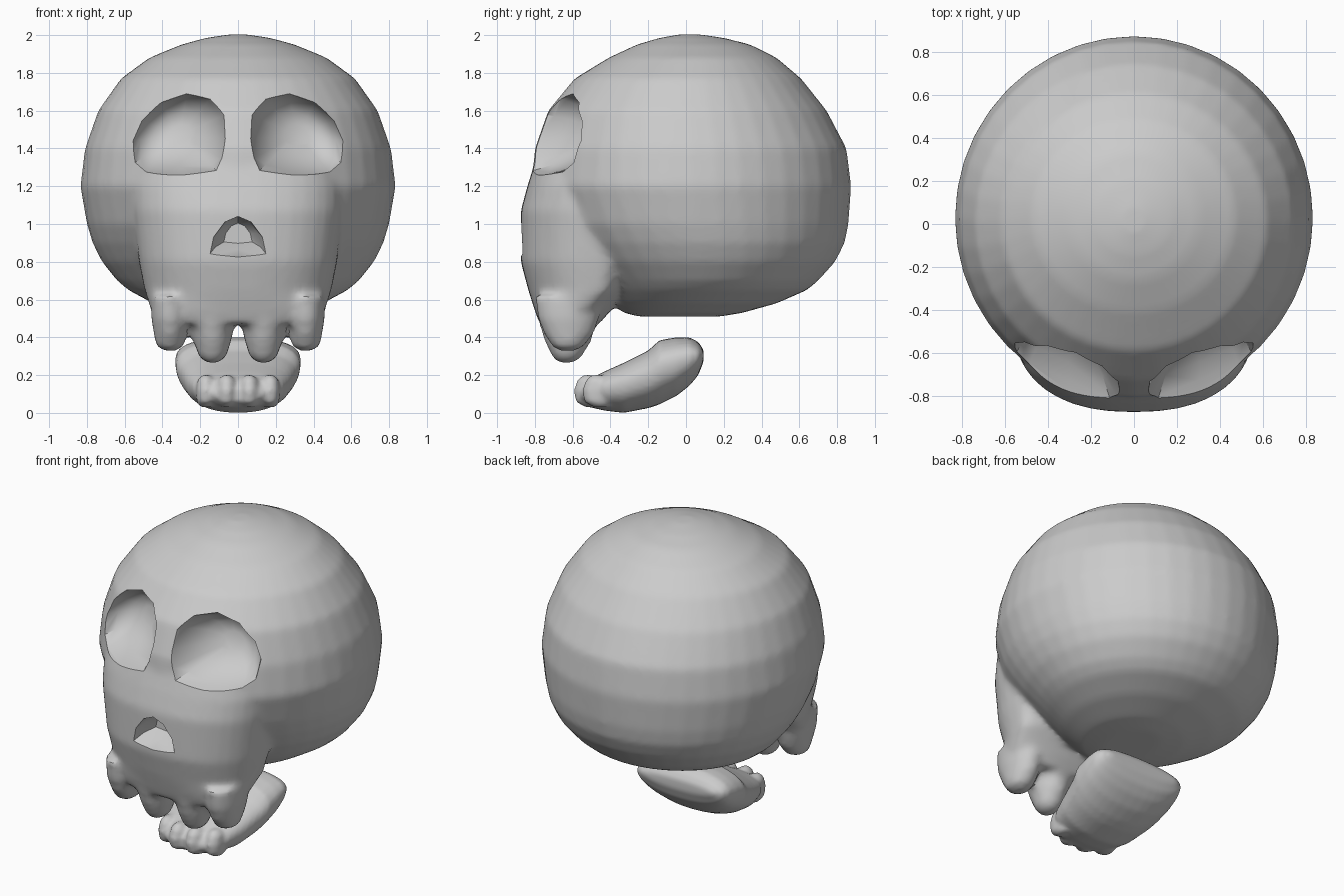
import bpy, bmesh
from math import sin, cos, pi

if "Cube" in bpy.data.objects:
    bpy.data.objects.remove(bpy.data.objects["Cube"])


def power(v, e):
    return abs(v) ** e * (1 if v >= 0 else -1)


def loft(bm, rings):
    rows = [[bm.verts.new(p) for p in r] for r in rings]
    n = len(rows[0])
    faces = []
    for a, b in zip(rows, rows[1:]):
        for i in range(n):
            j = (i + 1) % n
            faces.append(bm.faces.new((a[i], a[j], b[j], b[i])))
    faces.append(bm.faces.new(rows[0]))
    faces.append(bm.faces.new(rows[-1]))
    bmesh.ops.recalc_face_normals(bm, faces=faces)


def slice_z(z, rx, y0, y1, cx=0, e=1.0, mid=None, n=40):
    """Horizontal oval from y0 (front) to y1 (back)."""
    m = (y0 + y1) / 2 if mid is None else mid
    pts = []
    for i in range(n):
        a = 2 * pi * i / n
        s = power(sin(a), e)
        pts.append((cx + rx * power(cos(a), e), m + s * ((y1 - m) if s > 0 else (m - y0)), z))
    return pts


def slice_y(y, z0, z1, w, n=32):
    """Upright oval, wider towards the top."""
    pts = []
    for i in range(n):
        a = 2 * pi * i / n
        s = sin(a)
        pts.append((w * power(cos(a), .85) * (1 + .12 * s) * .96,
                    y, (z0 + z1) / 2 + power(s, .85) * (z1 - z0) / 2))
    return pts


def make(name, bm):
    me = bpy.data.meshes.new(name)
    bm.to_mesh(me)
    bm.free()
    ob = bpy.data.objects.new(name, me)
    bpy.context.collection.objects.link(ob)
    return ob


def finish(ob, voxel, smooth, cutters=()):
    r = ob.modifiers.new("fuse", 'REMESH')
    r.mode = 'VOXEL'
    r.voxel_size = voxel
    s = ob.modifiers.new("soften", 'SMOOTH')
    s.factor = .5
    s.iterations = smooth
    for c in cutters:
        b = ob.modifiers.new("cut", 'BOOLEAN')
        b.operation = 'DIFFERENCE'
        b.solver = 'EXACT'
        b.object = c
    bpy.ops.object.select_all(action='DESELECT')
    bpy.context.view_layer.objects.active = ob
    ob.select_set(True)
    for m in [m.name for m in ob.modifiers]:
        bpy.ops.object.modifier_apply(modifier=m)
    bpy.ops.object.shade_smooth_by_angle(angle=0.7)


# Cranium: z, half width, front y, back y
bm = bmesh.new()
cranium = [(.51, .15, -.25, .18), (.53, .30, -.33, .30), (.58, .45, -.40, .48), (.65, .58, -.46, .64),
           (.70, .64, -.50, .70), (.80, .72, -.60, .79), (.90, .77, -.68, .84), (1.0, .80, -.75, .86), (1.2, .835, -.82, .875),
           (1.4, .81, -.80, .85), (1.6, .74, -.73, .745), (1.77, .62, -.59, .61),
           (1.88, .47, -.41, .48), (1.95, .30, -.26, .34), (1.985, .17, -.14, .2), (2.003, .05, -.04, .08)]
loft(bm, [slice_z(*c) for c in cranium])

# Face wedge
face = [(1.36, .52, -.79, -.15), (1.2, .56, -.84, -.15), (1.07, .56, -.875, -.18), (.8, .525, -.875, -.25),
        (.65, .495, -.835, -.33), (.54, .46, -.80, -.40), (.47, .42, -.775, -.46)]
loft(bm, [slice_z(*f, e=.85, mid=-.46 if f[0] > .6 else -.58) for f in face])

# Upper teeth
for x, tip, back in ((-.36, .33, -.46), (-.135, .265, -.47), (.135, .265, -.47), (.36, .33, -.46)):
    h = .50 - tip
    s = 1 if x > 0 else -1
    rows = [(.62, .10, -.80, back + .02), (.50, .125 if abs(x) < .2 else .10, -.785, back),
            (tip + h * .5, .10 if abs(x) < .2 else .085, -.75, back - .03),
            (tip + h * .15, .075, -.71, back - .08), (tip, .035, -.68, back - .12)]
    loft(bm, [slice_z(*r, cx=x, n=20) for r in rows])
skull = make("skull", bm)

# Eye socket cutters
outline = [(.10, 1.27), (.30, 1.255), (.50, 1.26), (.57, 1.31), (.575, 1.44), (.52, 1.55),
           (.41, 1.65), (.27, 1.70), (.14, 1.67), (.065, 1.58), (.055, 1.45), (.07, 1.34)]
cutters = []
for s in (-1, 1):
    bm = bmesh.new()
    rings = [[(s * x, -1.1, z) for x, z in outline]]
    for k, d in ((1, 0), (.92, .06), (.78, .13), (.55, .19), (.25, .22)):
        ring = []
        for x, z in outline:
            px, pz = .31 + (x - .31) * k, 1.47 + (z - 1.47) * k
            ring.append((s * px, -.80 + (px - .08) * .42 + (pz - 1.47) * .4 + d, pz))
        rings.append(ring)
    loft(bm, rings)
    cutters.append(make("eye_socket_cutter", bm))

# Nose cutter: deepest at the top, floor sloping out
bm = bmesh.new()
nose = [(-.15, .84), (0, .825), (.15, .84), (.13, .93), (.07, 1.01), (0, 1.04), (-.07, 1.01), (-.13, .93)]
loft(bm, [[(x * k, y, .95 + (z - .93) * k) if k < 1 else (x, y, z) for x, z in nose]
          for k, y in ((1, -1.1), (1.001, -.87), (.8, -.80), (.5, -.74))])
cutters.append(make("nose_cutter", bm))

finish(skull, .022, 4, cutters)
for c in cutters:
    c.hide_render = True
    bpy.data.objects.remove(c)

# Lower jaw: y, bottom z, top z, half width
bm = bmesh.new()
jaw = [(-.56, .06, .13, .13), (-.51, .03, .18, .20), (-.43, .012, .22, .25), (-.33, .0, .265, .285), (-.2, .025, .33, .32),
       (-.14, .045, .385, .34), (-.05, .09, .40, .345), (.02, .145, .40, .34), (.065, .20, .375, .32),
       (.093, .27, .335, .26)]
loft(bm, [slice_y(*j) for j in jaw])

# Lower teeth ridges
for x, f in ((-.17, -.55), (-.06, -.595), (.06, -.595), (.17, -.55)):
    rows = [(.03, .03, f + .06, f + .14), (.06, .05, f + .01, f + .16), (.12, .052, f, f + .15),
            (.175, .045, f + .02, f + .14), (.20, .02, f + .05, f + .11)]
    loft(bm, [slice_z(*r, cx=x, n=16) for r in rows])
finish(make("lower_jaw", bm), .014, 3)
